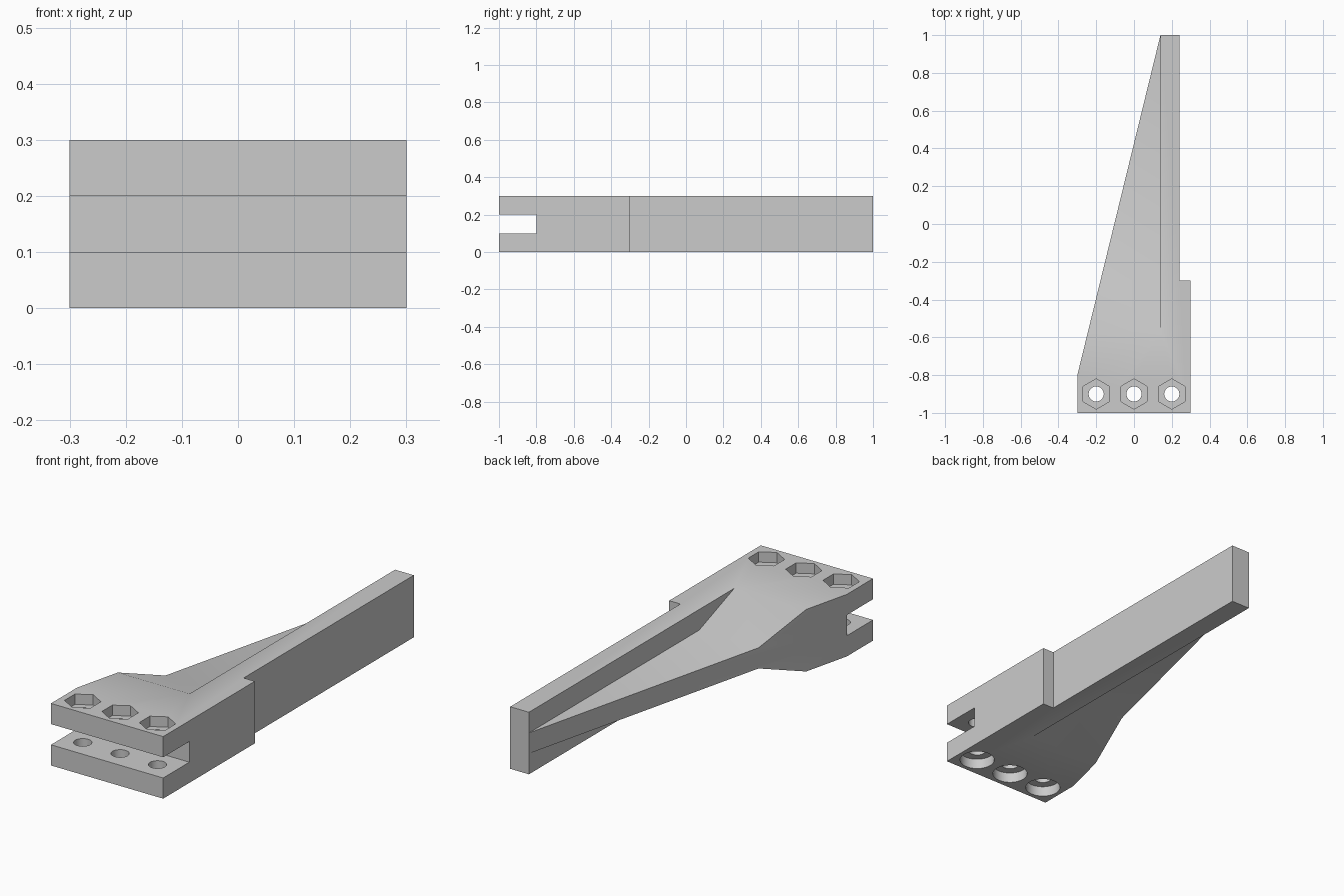
import bpy, bmesh, math
from mathutils import Vector

if "Cube" in bpy.data.objects:
    bpy.data.objects.remove(bpy.data.objects["Cube"])

grey = bpy.data.materials.new("plain_grey")
grey.diffuse_color = (0.6, 0.6, 0.6, 1)
grey.use_nodes = True
grey.node_tree.nodes["Principled BSDF"].inputs["Base Color"].default_value = grey.diffuse_color


def prism(name, points, sweep):
    """Closed prism: a polygon of 3D points swept along a vector."""
    bm = bmesh.new()
    base = [bm.verts.new(p) for p in points]
    top = [bm.verts.new(Vector(p) + Vector(sweep)) for p in points]
    n = len(points)
    bm.faces.new(base)
    bm.faces.new(top)
    for i in range(n):
        bm.faces.new((base[i], base[(i + 1) % n], top[(i + 1) % n], top[i]))
    bmesh.ops.recalc_face_normals(bm, faces=bm.faces)
    me = bpy.data.meshes.new(name)
    bm.to_mesh(me)
    bm.free()
    me.materials.append(grey)
    ob = bpy.data.objects.new(name, me)
    bpy.context.collection.objects.link(ob)
    return ob


def cut(ob, cutter):
    cutter.hide_render = True
    mod = ob.modifiers.new("cut", 'BOOLEAN')
    mod.operation = 'DIFFERENCE'
    mod.solver = 'EXACT'
    mod.object = cutter
    bpy.context.view_layer.objects.active = ob
    bpy.ops.object.modifier_apply(modifier=mod.name)
    bpy.data.objects.remove(cutter)


def ring(x, y, z, r, n):
    """Regular polygon with a corner pointing along y."""
    return [(x + r * math.sin(math.tau * i / n),
             y + r * math.cos(math.tau * i / n), z) for i in range(n)]


# Tapered arm: plan outline at full height
outline = [(-0.3, -1), (0.3, -1), (0.3, -0.3), (0.24, -0.3),
           (0.24, 1), (0.14, 1), (-0.3, -0.8)]
arm = prism("bracket_arm", [(x, y, 0) for x, y in outline], (0, 0, 0.3))

# Ramped recesses above and below leave a thin web beside the full-height bar
for side in (1, -1):
    profile = [(-0.84, 0.25), (-0.3, 0.05), (1.2, 0.05), (1.2, 0.25)]
    cut(arm, prism("web_cutter", [(-0.6, y, 0.15 + side * h) for y, h in profile],
                   (0.74, 0, 0)))

# Slot across the clamp end
cut(arm, prism("slot_cutter", [(-0.5, -1.2, 0.1), (-0.5, -0.8, 0.1),
                               (-0.5, -0.8, 0.2), (-0.5, -1.2, 0.2)], (1, 0, 0)))

# Bolt holes, hexagonal nut pockets on top, round counterbores below
for x in (-0.2, 0, 0.2):
    cut(arm, prism("bolt_cutter", ring(x, -0.9, -0.1, 0.04, 32), (0, 0, 0.5)))
    cut(arm, prism("nut_cutter", ring(x, -0.9, 0.25, 0.08, 6), (0, 0, 0.2)))
    cut(arm, prism("head_cutter", ring(x, -0.9, -0.15, 0.08, 32), (0, 0, 0.2)))

# Smooth shading with crisp edges
bpy.ops.object.select_all(action='DESELECT')
arm.select_set(True)
bpy.context.view_layer.objects.active = arm
bpy.ops.object.shade_smooth_by_angle(angle=math.radians(30))
